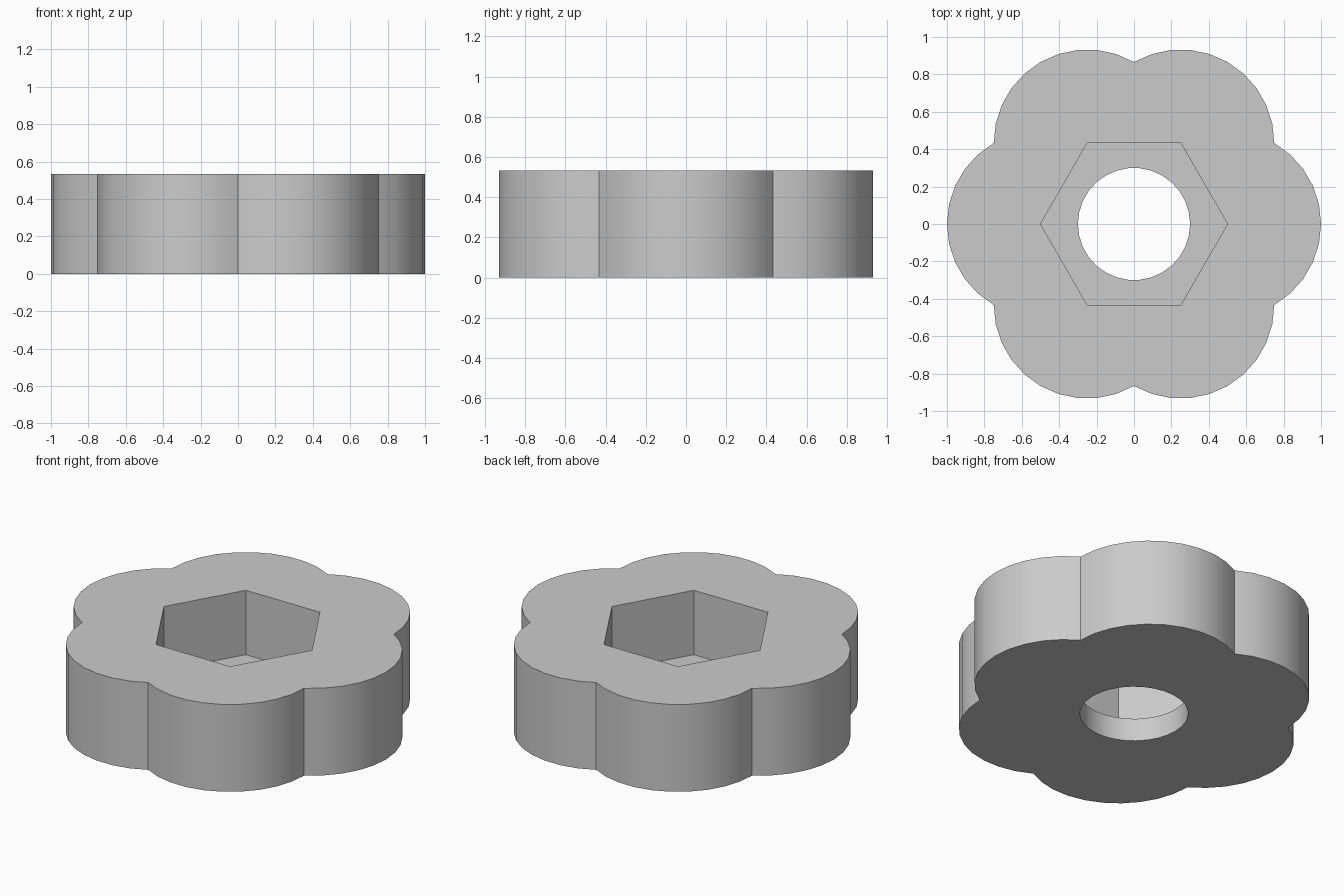
import bpy
import bmesh
from math import cos, sin, radians

HEIGHT = 0.533
POCKET_FLOOR = 0.14
LOBES = 6
LOBE_RADIUS = 0.5
STEP = 12  # degrees per facet on every round

if "Cube" in bpy.data.objects:
    bpy.data.objects.remove(bpy.data.objects["Cube"], do_unlink=True)

grey = bpy.data.materials.new("light grey")
grey.use_nodes = True
grey.diffuse_color = (0.6, 0.6, 0.6, 1)
grey.node_tree.nodes["Principled BSDF"].inputs["Base Color"].default_value = grey.diffuse_color


def ring(radius, step):
    return [(radius * cos(radians(a)), radius * sin(radians(a))) for a in range(0, 360, step)]


def prism(name, outline, bottom, top):
    """Extrude a closed outline straight up."""
    bm = bmesh.new()
    face = bm.faces.new([bm.verts.new((x, y, bottom)) for x, y in outline])
    raised = bmesh.ops.extrude_face_region(bm, geom=[face], use_keep_orig=True)
    verts = [v for v in raised["geom"] if isinstance(v, bmesh.types.BMVert)]
    bmesh.ops.translate(bm, verts=verts, vec=(0, 0, top - bottom))
    bmesh.ops.recalc_face_normals(bm, faces=bm.faces)
    mesh = bpy.data.meshes.new(name)
    bm.to_mesh(mesh)
    bm.free()
    mesh.materials.append(grey)
    obj = bpy.data.objects.new(name, mesh)
    bpy.context.collection.objects.link(obj)
    return obj


# Six-lobed body: each lobe is a 120 degree arc meeting its neighbours in a cusp
outline = []
for lobe in range(LOBES):
    turn = lobe * 360 // LOBES
    cx, cy = LOBE_RADIUS * cos(radians(turn)), LOBE_RADIUS * sin(radians(turn))
    for a in range(turn - 60, turn + 60, STEP):
        outline.append((cx + LOBE_RADIUS * cos(radians(a)), cy + LOBE_RADIUS * sin(radians(a))))
knob = prism("knob_body", outline, 0, HEIGHT)

# Hexagonal nut pocket from above and round bolt hole right through
cutters = [
    prism("nut_pocket_cutter", ring(0.5, 60), POCKET_FLOOR, HEIGHT + 0.2),
    prism("bolt_hole_cutter", ring(0.3, STEP), -0.2, HEIGHT + 0.3),
]
bpy.ops.object.select_all(action="DESELECT")
knob.select_set(True)
bpy.context.view_layer.objects.active = knob
for cutter in cutters:
    cutter.hide_render = True
    cut = knob.modifiers.new(cutter.name, "BOOLEAN")
    cut.operation = "DIFFERENCE"
    cut.solver = "EXACT"
    cut.object = cutter
    bpy.ops.object.modifier_apply(modifier=cut.name)
    bpy.data.objects.remove(cutter, do_unlink=True)

# Smooth rounds, crisp rims and cusps
bpy.ops.object.shade_smooth_by_angle(angle=radians(30))
